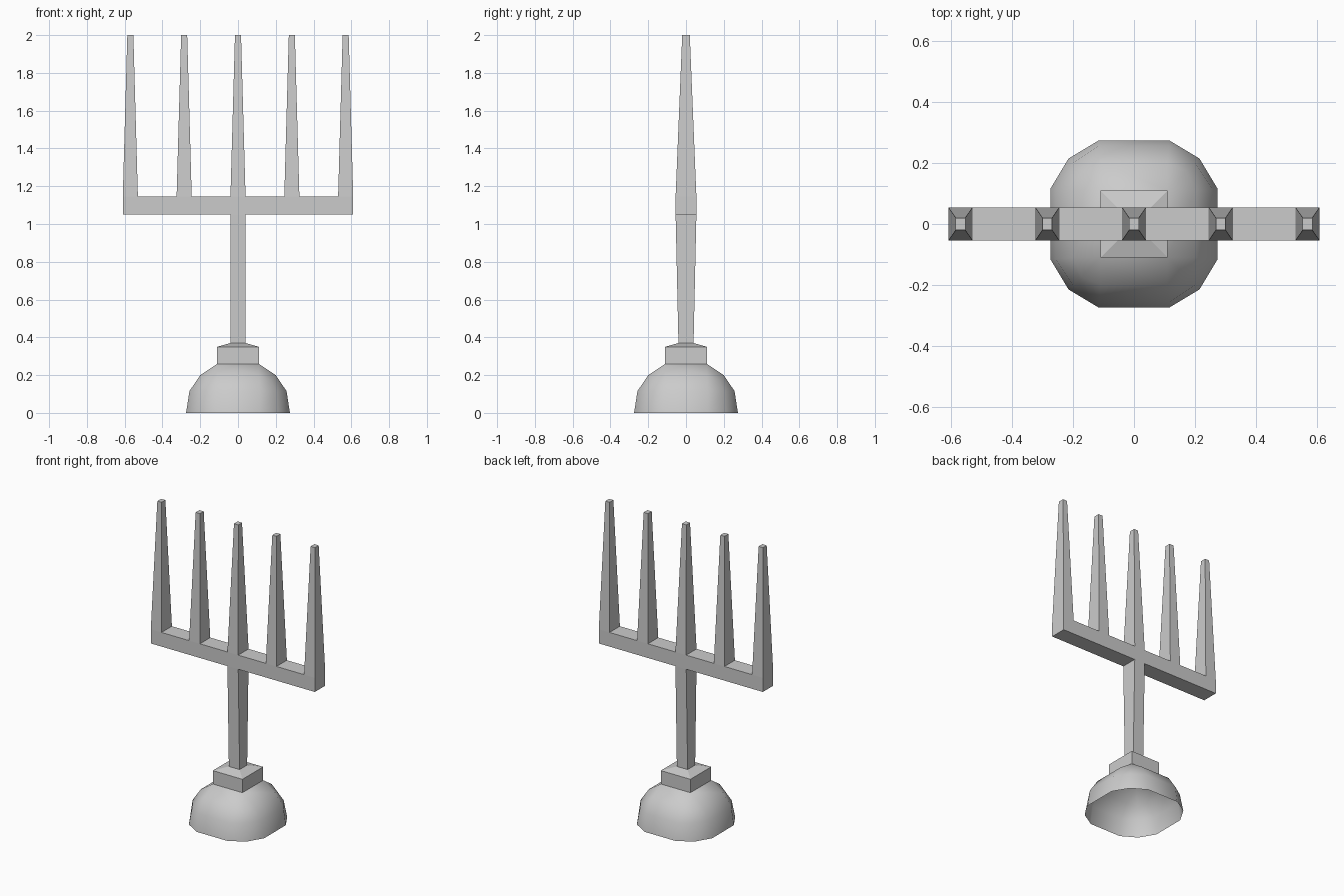
import bpy, bmesh

if "Cube" in bpy.data.objects:
    bpy.data.objects.remove(bpy.data.objects["Cube"])


def finish(name, bm, smooth=False):
    bmesh.ops.remove_doubles(bm, verts=bm.verts, dist=0.0005)
    bmesh.ops.recalc_face_normals(bm, faces=bm.faces)
    for f in bm.faces:
        f.smooth = smooth
    me = bpy.data.meshes.new(name)
    bm.to_mesh(me)
    bm.free()
    ob = bpy.data.objects.new(name, me)
    bpy.context.collection.objects.link(ob)
    return ob


def bridge(bm, lo, hi):
    n = len(lo)
    for i in range(n):
        j = (i + 1) % n
        bm.faces.new((lo[i], lo[j], hi[j], hi[i]))


def square_tube(name, sections, cx=0, cap=False):
    """Stack of rectangles (half x, half y, z), open below."""
    bm = bmesh.new()
    rings = [[bm.verts.new((cx + sx * hx, sy * hy, z))
              for sx, sy in ((1, 1), (-1, 1), (-1, -1), (1, -1))]
             for hx, hy, z in sections]
    for lo, hi in zip(rings, rings[1:]):
        bridge(bm, lo, hi)
    if cap:
        bm.faces.new(rings[-1])
    ob = finish(name, bm)
    # open tubes: make sure faces point away from the axis
    me = ob.data
    if any((p.center.x - cx) * p.normal.x + p.center.y * p.normal.y < -1e-5 for p in me.polygons):
        me.flip_normals()
    return ob


# Cup: lower-open half of a three-segment cube sphere, 12 sides per ring
bm = bmesh.new()
rings = []
for a, b, c, z in ((.115, .275, .215, 0), (.115, .257, .2, .115), (.11, .2, .173, .2)):
    ring = []
    x_y = [(b, a), (c, c), (a, b)]
    for q in range(4):
        zc = .173 if z == .2 else z
        ring += [bm.verts.new((x, y, zc if k == 1 else z)) for k, (x, y) in enumerate(x_y)]
        x_y = [(-y, x) for x, y in x_y]
    rings.append(ring)
for lo, hi in zip(rings, rings[1:]):
    bridge(bm, lo, hi)
top = [bm.verts.new((x, y, .26)) for x, y in ((.11, .11), (-.11, .11), (-.11, -.11), (.11, -.11))]
r = rings[-1]
for q in range(4):
    bm.faces.new((top[q], r[3 * q], r[3 * q + 1], r[3 * q + 2]))
    bm.faces.new((top[q], r[3 * q + 2], r[(3 * q + 3) % 12], top[(q + 1) % 4]))
cup = finish("cup", bm, smooth=True)
if sum(p.normal.dot(p.center) for p in cup.data.polygons) < 0:
    cup.data.flip_normals()

# Collar and handle
square_tube("collar", [(.11, .11, .26), (.11, .11, .35), (.04, .04, .37)])
square_tube("handle", [(.04, .04, .37), (.04, .055, 1.05)])

# Crossbar, left open where the tines and handle join it
centres = [-.57, -.285, 0, .285, .57]
xs = [c + s * .04 for c in centres for s in (-1, 1)]
bm = bmesh.new()
sect = [[bm.verts.new((x, y, z)) for y, z in
         ((-.055, 1.05), (.055, 1.05), (.055, 1.145), (-.055, 1.145))] for x in xs]
for i, (p, q) in enumerate(zip(sect, sect[1:])):
    for k in range(4):
        if (k == 2 and i % 2 == 0) or (k == 0 and i == 4):
            continue
        j = (k + 1) % 4
        bm.faces.new((p[k], p[j], q[j], q[k]))
bm.faces.new(sect[0])
bm.faces.new(sect[-1])
bar = finish("crossbar", bm)
if max(bar.data.polygons, key=lambda p: p.center.x).normal.x < 0:
    bar.data.flip_normals()

# Tapered tines
for i, c in enumerate(centres):
    square_tube(f"tine_{i + 1}", [(.04, .055, 1.145), (.016, .02, 2.0)], c, cap=True)
